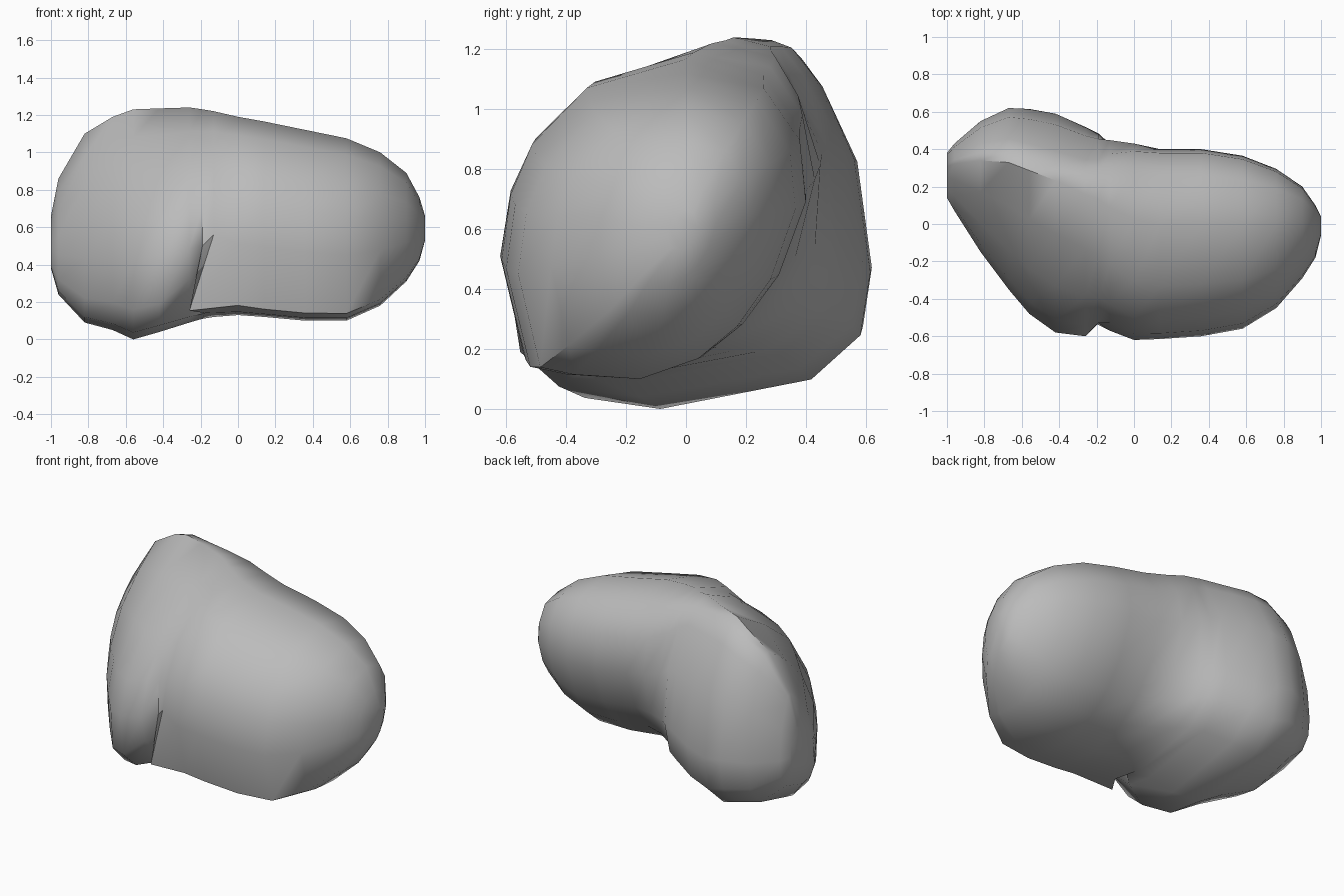
import bpy
import bmesh

cube = bpy.data.objects.get("Cube")
if cube:
    bpy.data.objects.remove(cube, do_unlink=True)

stone = bpy.data.materials.new("stone_grey")
stone.use_nodes = True
GREY = (0.5, 0.5, 0.5, 1)
stone.diffuse_color = GREY
stone.node_tree.nodes["Principled BSDF"].inputs["Base Color"].default_value = GREY

# Unit outlines of the two lobes, as (depth, height)
BROAD = [(0, .34), (.06, .51), (.22, .72), (.46, .88), (.7, 1), (.76, .98), (.83, .9),
         (.95, .68), (1, .37), (.97, .2), (.82, .08), (.36, 0), (.13, .03), (.02, .13)]
LEANING = [(0, .36), (.03, .57), (.1, .73), (.28, .91), (.6, 1), (.86, .95), (.98, .78),
           (1, .58), (.91, .34), (.79, .18), (.65, .07), (.44, 0), (.2, .015), (.08, .04)]
BACK = range(6, 11)

# Stations along the body: x, front, back, bottom, top, blend of lobes
STATIONS = [
    (-1, .14, .38, .38, .66, 0), (-.96, .07, .43, .24, .86, 0),
    (-.82, -.15, .55, .09, 1.1, 0), (-.67, -.35, .62, .05, 1.19, 0),
    (-.56, -.48, .615, 0, 1.23, 0), (-.42, -.58, .59, .04, 1.235, .05),
    (-.26, -.6, .525, .09, 1.24, .25), (-.19, -.58, .5, .11, 1.23, .4),
    (-.13, -.57, .475, .12, 1.22, .7), (0, -.62, .44, .13, 1.19, .9),
    (.14, -.615, .4, .12, 1.165, 1), (.36, -.6, .4, .1, 1.12, 1),
    (.58, -.56, .365, .1, 1.075, 1), (.76, -.45, .295, .18, 1, 1),
    (.9, -.29, .2, .31, .89, 1), (.97, -.18, .1, .42, .76, 1),
    (1, -.06, .04, .53, .66, 1)]

# Fold at the lower front: offsets by station and outline point
FOLD = {
    (-.26, 13): (0, 0, .11), (-.26, 12): (0, .08, 0),
    (-.19, 0): (0, .05, 0), (-.19, 13): (0, .12, .13), (-.19, 12): (0, .12, 0),
    (-.13, 0): (0, 0, .05), (-.13, 13): (-.13, 0, -.04), (-.13, 12): (-.05, 0, 0)}


def section(bm, station):
    """One closed ring of the body."""
    x, front, back, bottom, top, blend = station
    ring = []
    for i, (a, b) in enumerate(zip(BROAD, LEANING)):
        mix = blend ** 2 if i in BACK else blend
        u = a[0] + (b[0] - a[0]) * mix
        v = a[1] + (b[1] - a[1]) * mix
        dx, dy, dz = FOLD.get((x, i), (0, 0, 0))
        ring.append(bm.verts.new((x + dx, front + u * (back - front) + dy,
                                  bottom + v * (top - bottom) + dz)))
    return ring


# Boulder body lofted through the stations
bm = bmesh.new()
rings = [section(bm, s) for s in STATIONS]
count = len(BROAD)
for near, far in zip(rings, rings[1:]):
    for i in range(count):
        j = (i + 1) % count
        bm.faces.new((near[i], near[j], far[j], far[i]))
bm.faces.new(rings[0])
bm.faces.new(rings[-1])
bmesh.ops.recalc_face_normals(bm, faces=bm.faces)
mesh = bpy.data.meshes.new("boulder")
bm.to_mesh(mesh)
bm.free()
mesh.materials.append(stone)
boulder = bpy.data.objects.new("boulder", mesh)
bpy.context.collection.objects.link(boulder)

# Smooth shading with the sharp folds kept
bpy.ops.object.select_all(action="DESELECT")
boulder.select_set(True)
bpy.context.view_layer.objects.active = boulder
bpy.ops.object.shade_smooth_by_angle(angle=0.8)
